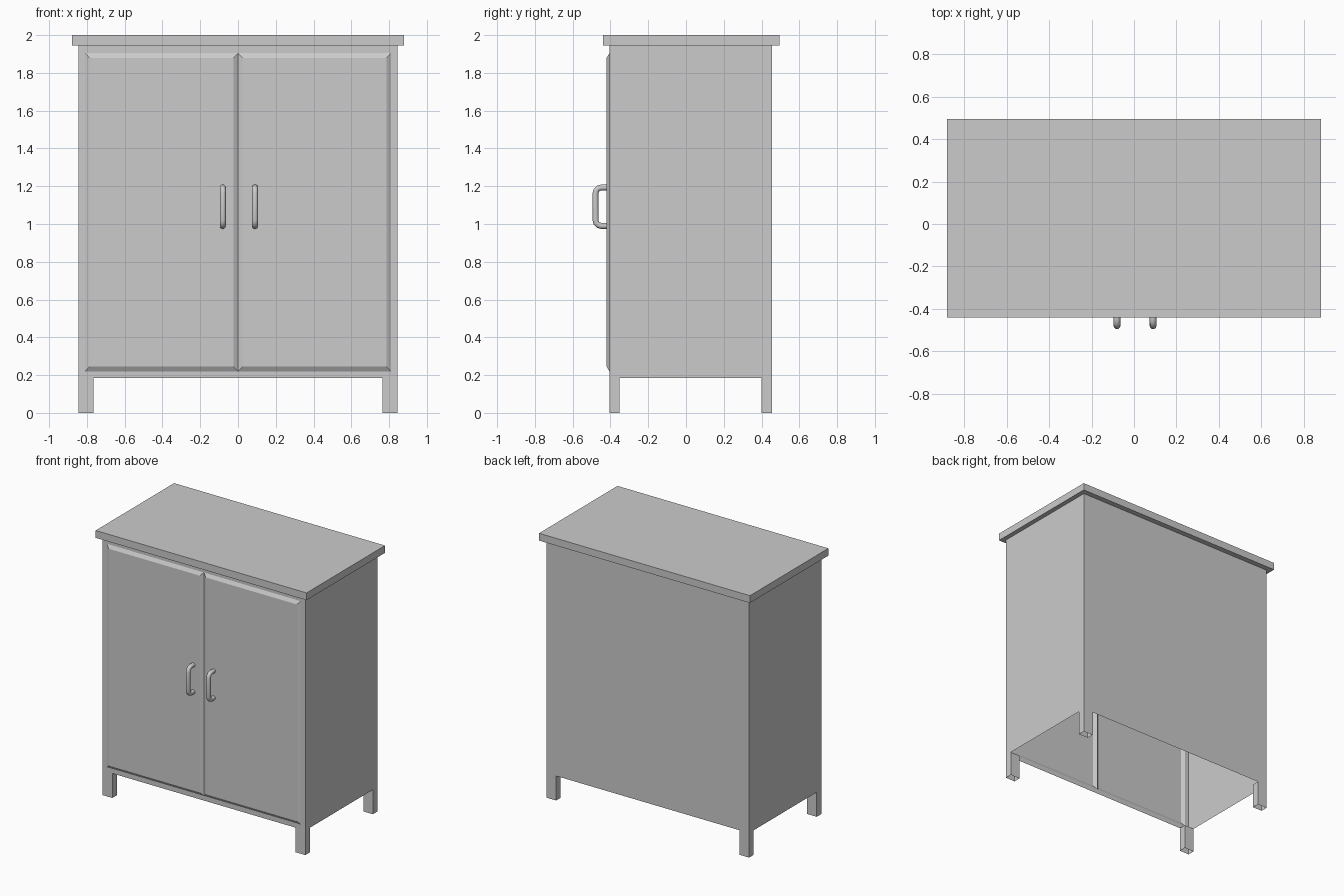
import bpy
from math import sin, cos, pi
from mathutils import Vector

if "Cube" in bpy.data.objects:
    bpy.data.objects.remove(bpy.data.objects["Cube"])


def loft(name, loops, cap=False, skip=(), smooth=False):
    """Skin a series of equal-length closed loops; skip = (strip, segment) pairs left open."""
    n = len(loops[0])
    faces = []
    for s in range(len(loops) - 1):
        for i in range(n):
            if (s, i) not in skip:
                j = (i + 1) % n
                faces.append((s * n + i, s * n + j, (s + 1) * n + j, (s + 1) * n + i))
    if cap:
        faces.append(tuple(range((len(loops) - 1) * n, len(loops) * n)))
    me = bpy.data.meshes.new(name)
    me.from_pydata([tuple(v) for l in loops for v in l], [], faces)
    ob = bpy.data.objects.new(name, me)
    bpy.context.collection.objects.link(ob)
    if smooth:
        bpy.ops.object.select_all(action='DESELECT')
        ob.select_set(True)
        bpy.context.view_layer.objects.active = ob
        bpy.ops.object.shade_smooth_by_angle(angle=0.7)
    return ob


def flat(x0, x1, y0, y1, z):
    return [(x0, y0, z), (x1, y0, z), (x1, y1, z), (x0, y1, z)]


def upright(x0, x1, z0, z1, y):
    return [(x0, y, z0), (x1, y, z0), (x1, y, z1), (x0, y, z1)]


W, FRONT, BACK = 0.845, -0.405, 0.455      # cabinet shell
BOTTOM, TOP = 0.185, 1.945
DX, DZ0, DZ1 = 0.81, 0.22, 1.905           # door opening

# Hollow case with open bottom, stepping out into the overhanging top
loft("case_and_top", [
    flat(-W, W, FRONT, BACK, BOTTOM), flat(-W, W, FRONT, BACK, TOP),
    flat(-0.88, 0.88, -0.44, 0.495, TOP), flat(-0.88, 0.88, -0.44, 0.495, 2.0),
], cap=True, skip={(0, 0)})

# Front frame around the doors
loft("front_frame", [upright(-W, W, BOTTOM, TOP, FRONT),
                     upright(-DX, DX, DZ0, DZ1, FRONT)])

# Chamfered doors meeting in a V groove
C = 0.025
for side, x0, x1 in (("left", -DX, 0), ("right", 0, DX)):
    loft(side + "_door", [upright(x0, x1, DZ0, DZ1, FRONT),
                          upright(x0 + C, x1 - C, DZ0 + C, DZ1 - C, -0.42)], cap=True)

# Open tubular legs flush with the case corners
LX, LY = 0.08, 0.054
for sx, x0 in (("left", -W), ("right", W - LX)):
    for sy, y0 in (("front", FRONT), ("back", BACK - LY)):
        loft(f"{sy}_{sx}_leg", [flat(x0, x0 + LX, y0, y0 + LY, 0),
                                flat(x0, x0 + LX, y0, y0 + LY, BOTTOM)])

# Bent round bar handles
R, BEND, SIDES = 0.016, 0.03, 12
YO, ZL, ZH = -0.479, 0.99, 1.193
for side, hx in (("left", -0.08), ("right", 0.09)):
    path = [(-0.415, ZL, 0)]
    for zc, start in ((ZL + BEND, 0), (ZH - BEND, pi / 2)):
        for k in range(4):
            a = start + k * pi / 6
            path.append((YO + BEND - BEND * sin(a), zc - BEND * cos(a), a))
    path.append((-0.415, ZH, pi))
    rings = []
    for y, z, a in path:
        t = Vector((0, -cos(a), sin(a)))
        u = Vector((1, 0, 0))
        v = t.cross(u)
        rings.append([Vector((hx, y, z)) + R * (u * cos(2 * pi * i / SIDES) + v * sin(2 * pi * i / SIDES))
                      for i in range(SIDES)])
    loft(side + "_handle", rings, smooth=True)
